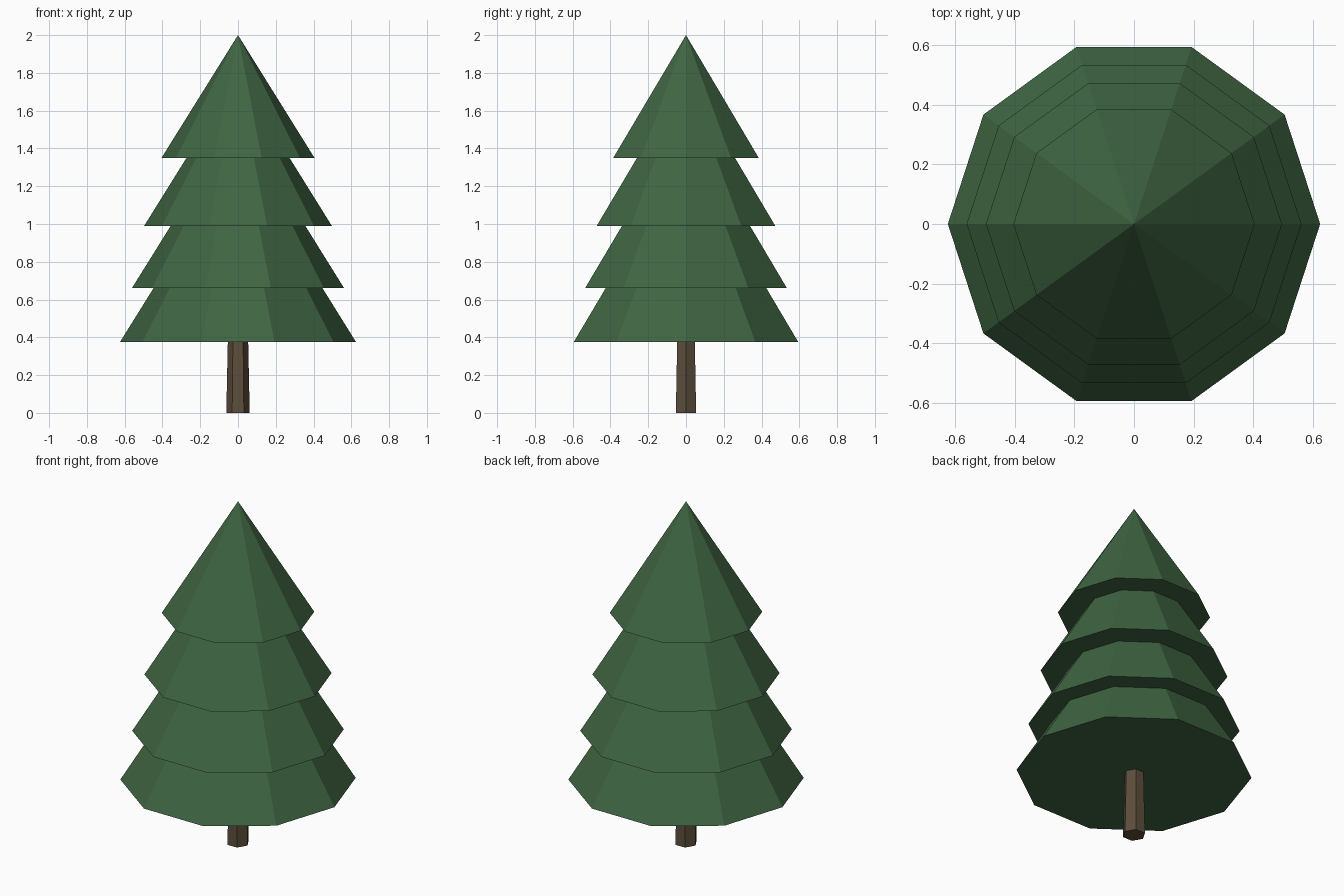
import bpy

if "Cube" in bpy.data.objects:
    bpy.data.objects.remove(bpy.data.objects["Cube"])


def cone(name, sides, r_bottom, r_top, z_bottom, z_top, mat):
    """Flat-faced closed cone with a corner on the +x axis."""
    bpy.ops.mesh.primitive_cone_add(
        vertices=sides, radius1=r_bottom, radius2=r_top, depth=z_top - z_bottom,
        location=(0, 0, (z_bottom + z_top) / 2))
    obj = bpy.context.object
    obj.name = name
    # turn so that a corner lies on +x whatever the primitive's start angle
    obj.rotation_euler.z = 1.5707963
    obj.data.materials.append(mat)
    return obj


def material(name, color):
    mat = bpy.data.materials.new(name)
    mat.diffuse_color = color
    mat.use_nodes = True
    mat.node_tree.nodes["Principled BSDF"].inputs["Base Color"].default_value = mat.diffuse_color
    return mat


green = material("needles_green", (0.05, 0.13, 0.055, 1))
brown = material("bark_brown", (0.11, 0.075, 0.045, 1))

# Trunk: slightly tapered hexagonal post reaching just inside the foliage
cone("trunk", 6, 0.062, 0.053, 0.0, 0.42, brown)

# Foliage: overlapping ten-sided cones, (base height, radius), same slope
SLOPE = 0.65 / 0.405
tiers = [(0.375, 0.625), (0.66, 0.562), (0.99, 0.497), (1.35, 0.405)]
for i, (z, r) in enumerate(tiers, 1):
    cone(f"foliage_tier_{i}", 10, r, 0.0, z, z + r * SLOPE, green)
